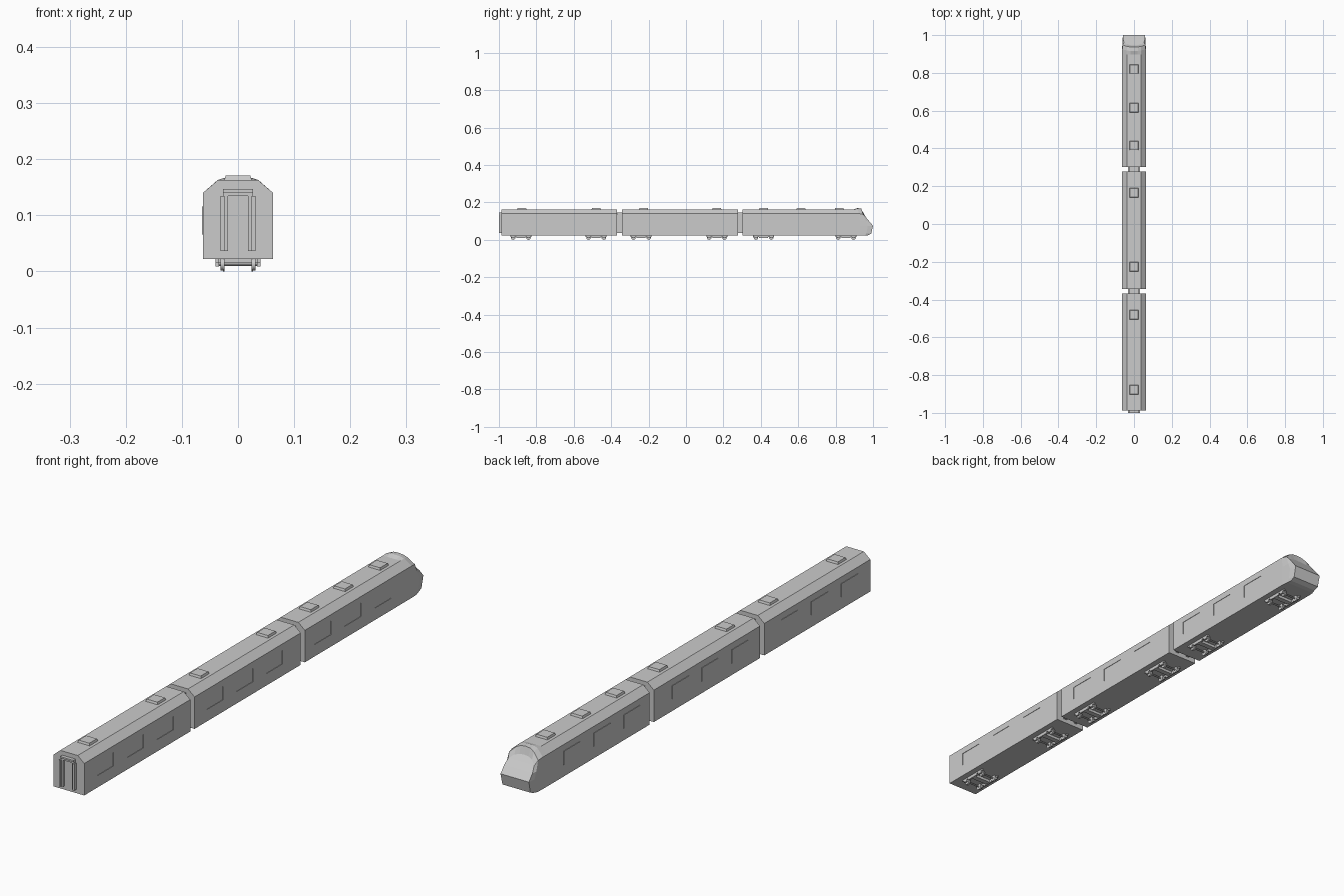
import bpy, bmesh, math
from mathutils import Matrix, Vector

if "Cube" in bpy.data.objects:
    bpy.data.objects.remove(bpy.data.objects["Cube"])

grey = bpy.data.materials.new("body grey")
grey.diffuse_color = (0.6, 0.6, 0.6, 1)
grey.use_nodes = True
grey.node_tree.nodes["Principled BSDF"].inputs["Base Color"].default_value = grey.diffuse_color


def finish(name, bm):
    bmesh.ops.recalc_face_normals(bm, faces=bm.faces[:])
    me = bpy.data.meshes.new(name)
    bm.to_mesh(me)
    bm.free()
    me.materials.append(grey)
    ob = bpy.data.objects.new(name, me)
    bpy.context.collection.objects.link(ob)
    return ob


def add_box(bm, x0, x1, y0, y1, z0, z1, taper=1.0):
    """Box from limits; taper scales the top face."""
    c = Vector(((x0 + x1) / 2, (y0 + y1) / 2, (z0 + z1) / 2))
    m = Matrix.Translation(c) @ Matrix.Diagonal((x1 - x0, y1 - y0, z1 - z0, 1))
    for v in bmesh.ops.create_cube(bm, size=1, matrix=m)["verts"]:
        if taper != 1 and v.co.z > c.z:
            v.co.x = c.x + (v.co.x - c.x) * taper
            v.co.y = c.y + (v.co.y - c.y) * taper


def add_disc(bm, x, y, z, r, width, seg=16):
    """Cylinder with its axis along x."""
    m = Matrix.Translation((x, y, z)) @ Matrix.Rotation(math.pi / 2, 4, 'Y')
    bmesh.ops.create_cone(bm, cap_ends=True, segments=seg, radius1=r, radius2=r,
                          depth=width, matrix=m)


def loft(name, rings):
    """Skin through half sections (x, y, z), mirrored over x, last point at x = 0."""
    bm = bmesh.new()
    vs = [[bm.verts.new(p) for p in h] + [bm.verts.new((-x, y, z)) for x, y, z in h[-2::-1]]
          for h in rings]
    n = len(vs[0])
    for a, b in zip(vs, vs[1:]):
        for i in range(n):
            j = (i + 1) % n
            bm.faces.new((a[i], a[j], b[j], b[i]))
    for r in (vs[0], vs[-1]):          # end caps as horizontal strips
        for i in range(n // 2):
            bm.faces.new(list(dict.fromkeys((r[i], r[i + 1], r[n - 2 - i], r[n - 1 - i]))))
    return finish(name, bm)


# Body cross-section (right half, bottom to roof centre)
SECTION = [(.0625, .022), (.0625, .035), (.0625, .075), (.0625, .10), (.0625, .14),
           (.036, .1625), (.018, .1625), (0, .1625)]


def ring(y):
    return [(x, y, z) for x, z in SECTION]


# Cab end: brow, shoulder and sloped windscreen arch
BROW = [(.0625, .93, .022), (.0625, .93, .035), (.0625, .93, .075), (.0625, .93, .10),
        (.0625, .925, .14), (.036, .918, .163), (.02, .916, .168), (0, .916, .169)]
SHOULDER = [(.061, .955, .022), (.061, .965, .034), (.0615, .972, .075), (.0615, .962, .10),
            (.0595, .948, .136), (.036, .940, .158), (.02, .937, .166), (0, .936, .168)]
ARCH = [(.056, .972, .024), (.057, .99, .032), (.058, 1.0, .075), (.058, .979, .10),
        (.053, .962, .12), (.036, .951, .133), (.018, .946, .139), (0, .945, .14)]

CARS = {
    "rear_car": ([ring(-.987), ring(-.368)], (-.865, -.69, -.515)),
    "middle_car": ([ring(-.343), ring(.277)], (-.225, -.05, .122)),
    "cab_car": ([ring(.301), ring(.897), BROW, SHOULDER, ARCH], (.405, .58, .757)),
}

for name, (rings, windows) in CARS.items():
    body = loft(name + "_body", rings)
    # raised window plates on the left, shallow window recesses on the right
    plates, cuts = bmesh.new(), bmesh.new()
    for y in windows:
        add_box(plates, -.0643, -.0615, y - .048, y + .048, .066, .116)
        add_box(cuts, .061, .07, y - .048, y + .048, .066, .116)
    finish(name + "_left_windows", plates)
    cutter = finish(name + "_window_cutter", cuts)
    cutter.hide_render = True
    cutter.display_type = 'WIRE'
    mod = body.modifiers.new("window recesses", 'BOOLEAN')
    mod.operation = 'DIFFERENCE'
    mod.solver = 'EXACT'
    mod.object = cutter

# Roof boxes
bm = bmesh.new()
for y in (-.877, -.48, -.227, .165, .415, .615, .82):
    add_box(bm, -.025, .025, y - .025, y + .025, .161, .1705, .88)
finish("roof_boxes", bm)

# Gangway frames: rear end and the two gaps between cars
for name, y0, y1 in (("rear_gangway", -1.0, -.985), ("gangway_one", -.37, -.341),
                     ("gangway_two", .275, .303)):
    step = .004 if name == "rear_gangway" else 0
    bm = bmesh.new()
    for s in (-1, 1):
        for a, b, d in ((.018, .0245, step), (.0245, .031, 0)):
            x0, x1 = sorted((s * a, s * b))
            add_box(bm, x0, x1, y0 + d, y1, .036, .134)
    add_box(bm, -.027, .027, y0, y1, .141, .147)
    add_box(bm, -.027, .027, y0 + .004, y1, .134, .141)
    finish(name, bm)

# Bogies
for k, y in enumerate((-.883, -.48, -.24, .165, .415, .855), 1):
    bm = bmesh.new()
    for s in (-1, 1):
        # side frame: raised ends and lowered middle
        x0, x1 = sorted((s * .034, s * .040))
        add_box(bm, x0, x1, y - .056, y + .056, .016, .0225)
        add_box(bm, x0, x1, y - .024, y + .024, .010, .016)
        for e in (-1, 1):
            add_box(bm, x0, x1, y + e * .041 - .008, y + e * .041 + .008, .009, .017)
    add_box(bm, -.036, .036, y - .010, y + .010, .012, .0225)
    finish(f"bogie_frame_{k}", bm)

    bm = bmesh.new()
    for e in (-1, 1):
        wy = y + e * .041
        add_disc(bm, 0, wy, .0125, .003, .076, 8)
        for s in (-1, 1):
            add_disc(bm, s * .0285, wy, .0125, .0108, .006)
            add_disc(bm, s * .0255, wy, .0125, .0125, .002)
    ob = finish(f"wheelsets_{k}", bm)
    for o in bpy.context.selected_objects:
        o.select_set(False)
    ob.select_set(True)
    bpy.context.view_layer.objects.active = ob
    bpy.ops.object.shade_smooth_by_angle()
